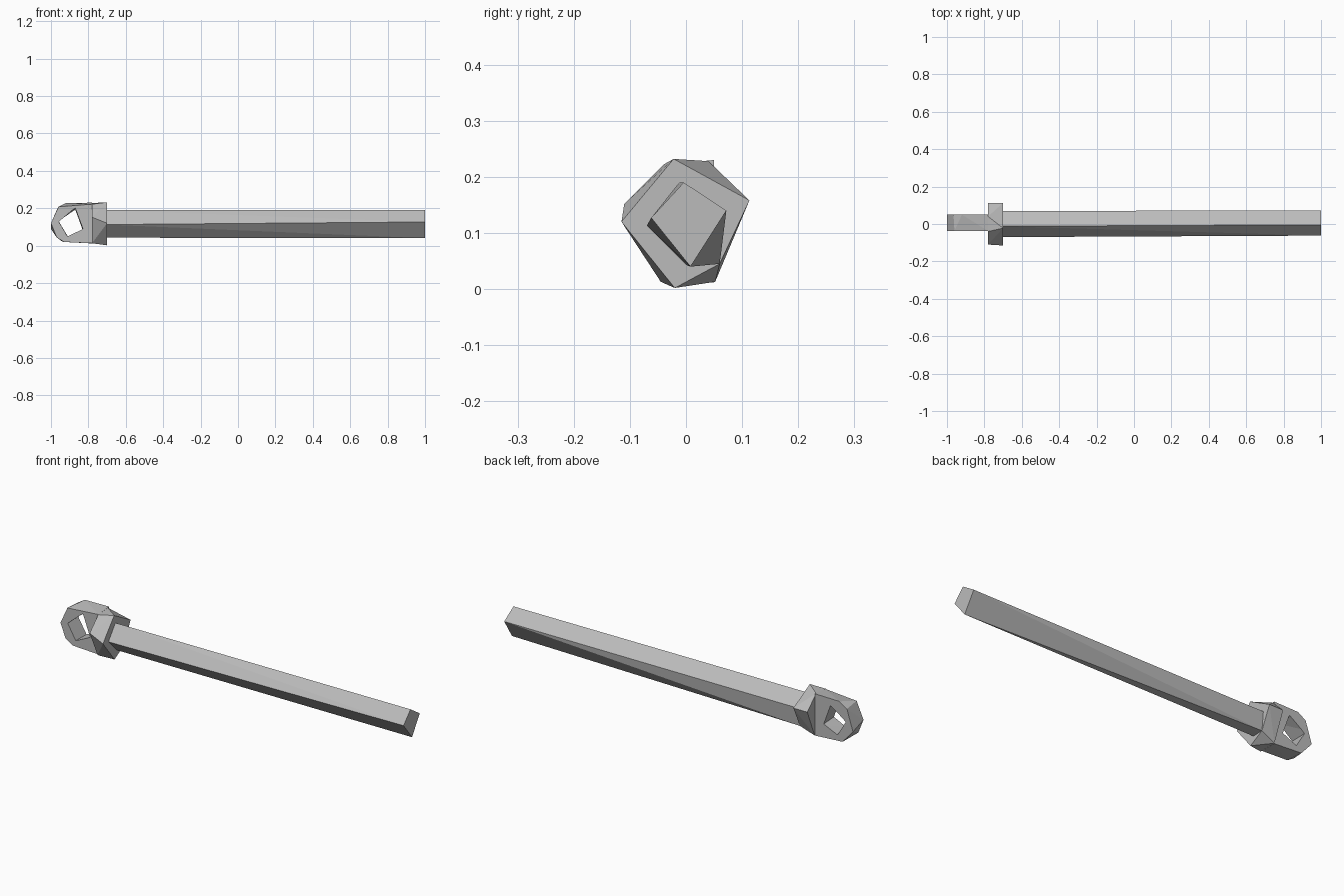
import bpy, bmesh

cube = bpy.data.objects.get("Cube")
if cube:
    bpy.data.objects.remove(cube, do_unlink=True)

mat = bpy.data.materials.new("plain_grey")
mat.use_nodes = True
grey = (0.5, 0.5, 0.5, 1)
mat.diffuse_color = grey
mat.node_tree.nodes["Principled BSDF"].inputs["Base Color"].default_value = grey


def hull(name, points):
    """Faceted solid wrapped around a few section corners."""
    bm = bmesh.new()
    verts = [bm.verts.new(p) for p in points]
    out = bmesh.ops.convex_hull(bm, input=verts)
    loose = {g for g in out["geom_interior"] + out["geom_unused"]
             if isinstance(g, bmesh.types.BMVert)}
    bmesh.ops.delete(bm, geom=list(loose), context="VERTS")
    bmesh.ops.dissolve_limit(bm, angle_limit=0.01, verts=bm.verts, edges=bm.edges)
    bmesh.ops.recalc_face_normals(bm, faces=bm.faces)
    mesh = bpy.data.meshes.new(name)
    bm.to_mesh(mesh)
    bm.free()
    mesh.materials.append(mat)
    obj = bpy.data.objects.new(name, mesh)
    bpy.context.collection.objects.link(obj)
    return obj


def across(x, section):
    return [(x, y, z) for y, z in section]


def along(y, outline):
    return [(x, y, z) for x, z in outline]


# Shaft: slightly twisted four-sided bar
shaft_tip = [(-0.062, 0.127), (-0.004, 0.19), (0.072, 0.14), (0.008, 0.04)]
shaft_root = [(-0.07, 0.113), (-0.012, 0.19), (0.07, 0.14), (0.06, 0.045), (0, 0.043)]
hull("shaft", across(1, shaft_tip) + across(-0.71, shaft_root))

# Collar: chipped block, five corners in front and six behind
collar_front = [(-0.115, 0.12), (-0.022, 0.232), (0.113, 0.158), (0.06, 0.045), (-0.02, 0.002)]
collar_back = [(-0.11, 0.152), (-0.04, 0.222), (0.04, 0.228), (0.113, 0.158),
               (0.052, 0.013), (-0.045, 0.013)]
hull("collar", across(-0.7, collar_front) + across(-0.78, collar_back))

# Eye: flat faceted loop with a flared hole
eye_front = [(-1, 0.12), (-0.96, 0.208), (-0.78, 0.222), (-0.78, 0.013),
             (-0.93, 0.02), (-0.97, 0.045)]
eye_back = [(-1, 0.09), (-0.965, 0.2), (-0.92, 0.228), (-0.78, 0.23),
            (-0.78, 0.012), (-0.94, 0.022)]
eye = hull("eye", along(-0.037, eye_front) + along(0.05, eye_back))

hole_front = [(-0.958, 0.128), (-0.87, 0.203), (-0.828, 0.09), (-0.912, 0.05)]
hole_back = [(-0.958, 0.13), (-0.87, 0.19), (-0.832, 0.085), (-0.91, 0.05)]
cutter = hull("eye_hole_cutter", along(-0.06, hole_front) + along(0.08, hole_back))
cutter.hide_render = True

cut = eye.modifiers.new("hole", "BOOLEAN")
cut.object = cutter
cut.operation = "DIFFERENCE"
cut.solver = "EXACT"
bpy.context.view_layer.objects.active = eye
bpy.ops.object.modifier_apply(modifier=cut.name)
bpy.data.objects.remove(cutter, do_unlink=True)
